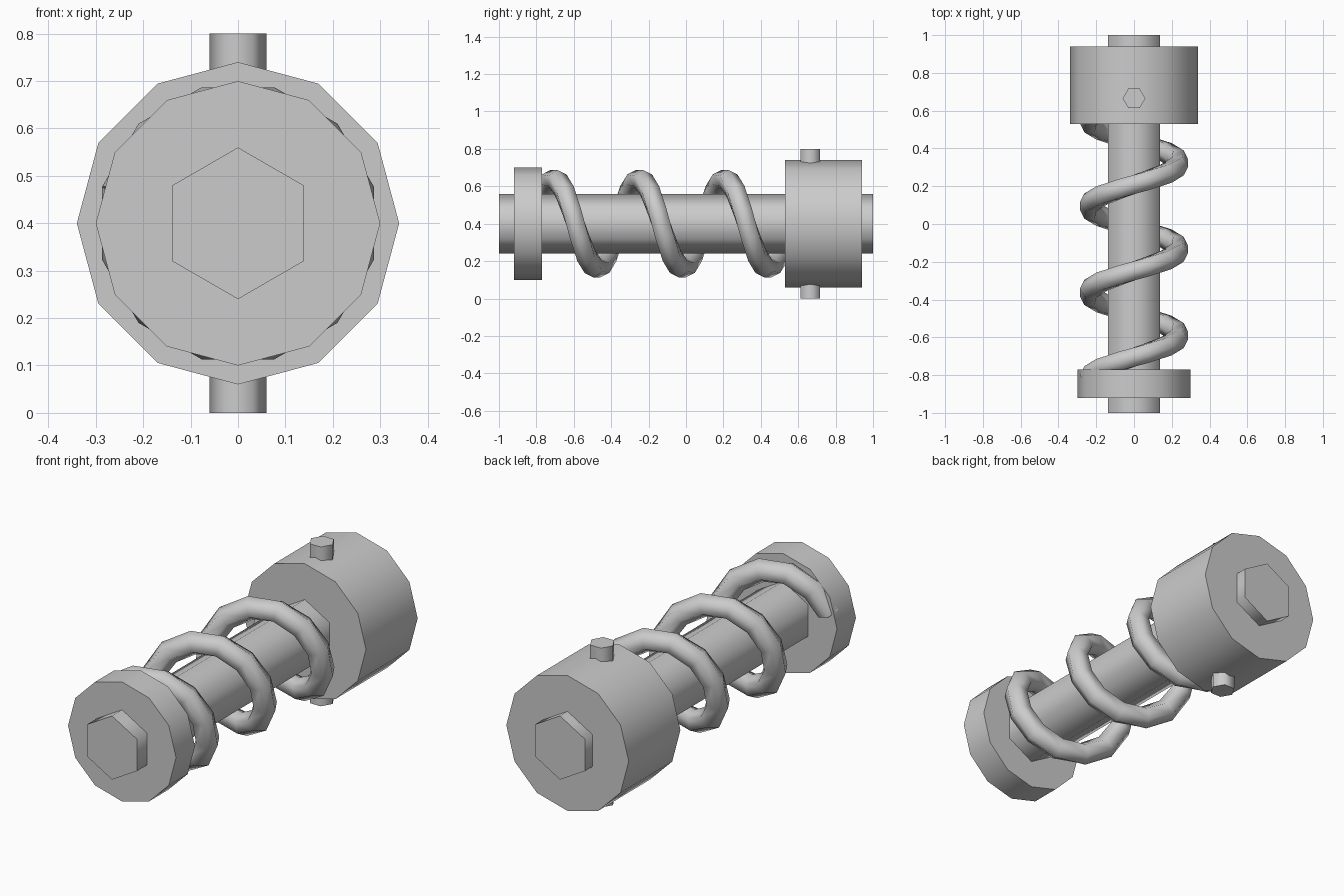
import bpy, bmesh
from math import pi, sin, cos, radians
from mathutils import Vector

if "Cube" in bpy.data.objects:
    bpy.data.objects.remove(bpy.data.objects["Cube"])

AXIS_Z = 0.4


def finish(obj, name):
    obj.name = name
    bpy.ops.object.select_all(action='DESELECT')
    obj.select_set(True)
    bpy.context.view_layer.objects.active = obj
    bpy.ops.object.shade_smooth_by_angle(angle=radians(65))


def rod(name, sides, radius, y0, y1):
    """Cylinder lying along y, with a corner pointing up."""
    bpy.ops.mesh.primitive_cylinder_add(
        vertices=sides, radius=radius, depth=y1 - y0,
        location=(0, (y0 + y1) / 2, AXIS_Z), rotation=(pi / 2, 0, 0))
    finish(bpy.context.object, name)


# Shaft and its two collars
rod("shaft", 6, 0.16, -1.0, 1.0)
rod("front_collar", 12, 0.30, -0.92, -0.77)
rod("rear_collar", 12, 0.34, 0.53, 0.94)

# Cross pin through the rear collar
bpy.ops.mesh.primitive_cylinder_add(
    vertices=6, radius=0.06, depth=0.8,
    location=(0, 0.665, AXIS_Z), rotation=(0, 0, pi / 6))
finish(bpy.context.object, "cross_pin")

# Coil spring: hexagonal tube swept along a helix, ends buried in the collars
R, TUBE, PITCH, SIDES, STEPS = 0.24, 0.057, 0.457, 6, 37
bm = bmesh.new()
rings = []
for i in range(STEPS + 1):
    a = radians(-75 + 30 * i)
    radial = Vector((sin(a), 0, cos(a)))
    centre = radial * R + Vector((0, -0.705 + PITCH * a / (2 * pi), AXIS_Z))
    tangent = Vector((R * cos(a), PITCH / (2 * pi), -R * sin(a))).normalized()
    side = tangent.cross(radial)
    rings.append([bm.verts.new(centre + TUBE * (radial * cos(t) + side * sin(t)))
                  for t in (2 * pi * k / SIDES for k in range(SIDES))])
for r0, r1 in zip(rings, rings[1:]):
    for k in range(SIDES):
        n = (k + 1) % SIDES
        bm.faces.new((r0[k], r0[n], r1[n], r1[k]))
bm.faces.new(rings[0])
bm.faces.new(rings[-1])
bmesh.ops.recalc_face_normals(bm, faces=bm.faces)
mesh = bpy.data.meshes.new("coil_spring")
bm.to_mesh(mesh)
bm.free()
spring = bpy.data.objects.new("coil_spring", mesh)
bpy.context.collection.objects.link(spring)
finish(spring, "coil_spring")
